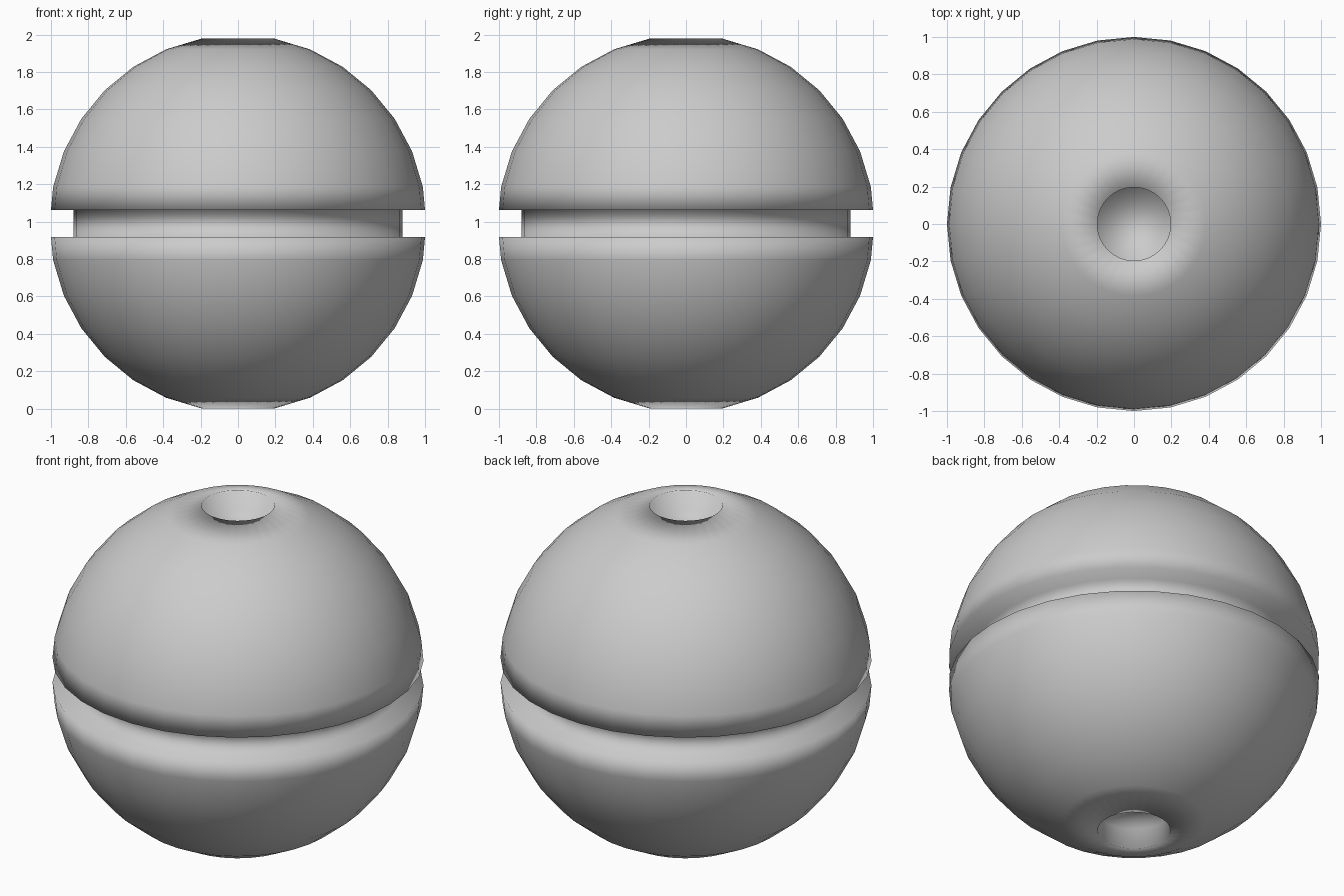
import bpy, bmesh, math

if "Cube" in bpy.data.objects:
    bpy.data.objects.remove(bpy.data.objects["Cube"])

SIDES = 32
R = 1.0076       # ball radius
CENTRE = 0.99    # height of the equator
GAP = 0.073      # half height of the groove
GROOVE_R = 0.88
HOLE_DEPTH = 0.12

# Upper half profile (radius, height above equator): groove wall, rim, dome, hole wall
half = [(GROOVE_R, GAP), (1.0, GAP)]
for i in range(1, 8):
    a = i * math.pi / 16
    half.append((R * math.cos(a), R * math.sin(a)))
half.append((half[-1][0], half[-1][1] - HOLE_DEPTH))

# Mirror the profile to get the lower half
profile = [(r, -z) for r, z in reversed(half)] + half

# Spin the profile into rings
bm = bmesh.new()
rings = []
for r, z in profile:
    rings.append([bm.verts.new((r * math.cos(2 * math.pi * k / SIDES),
                                r * math.sin(2 * math.pi * k / SIDES),
                                z + CENTRE)) for k in range(SIDES)])
for low, high in zip(rings, rings[1:]):
    for k in range(SIDES):
        n = (k + 1) % SIDES
        bm.faces.new((low[k], low[n], high[n], high[k]))

# Floors of the two holes
bm.faces.new(list(reversed(rings[0])))
bm.faces.new(rings[-1])
for f in bm.faces:
    f.smooth = True

mesh = bpy.data.meshes.new("grooved_ball")
bm.to_mesh(mesh)
bm.free()
ball = bpy.data.objects.new("grooved_ball", mesh)
bpy.context.collection.objects.link(ball)
